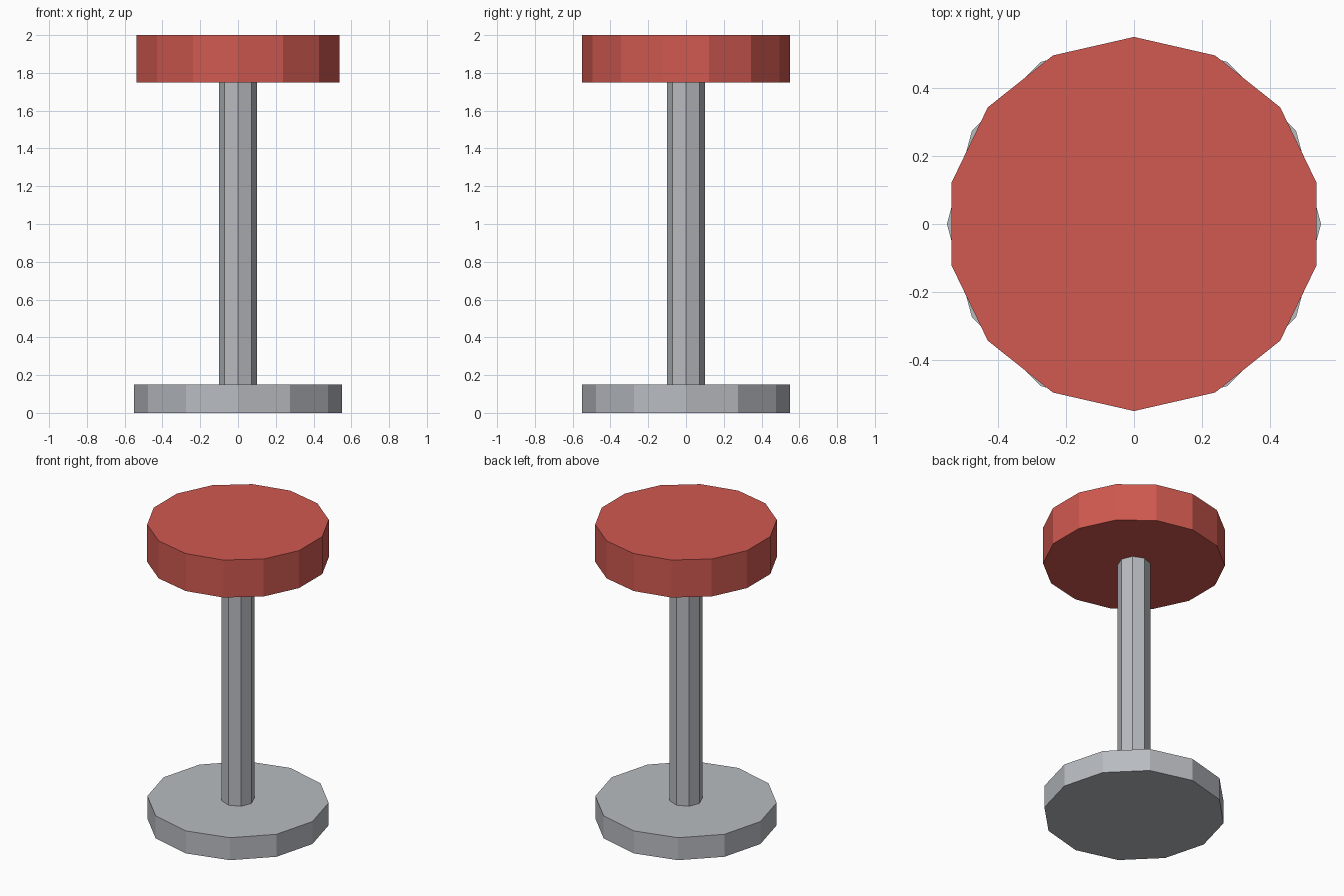
import bpy
import math

if "Cube" in bpy.data.objects:
    bpy.data.objects.remove(bpy.data.objects["Cube"])


def material(name, color):
    mat = bpy.data.materials.new(name)
    mat.diffuse_color = (*color, 1)
    mat.use_nodes = True
    mat.node_tree.nodes["Principled BSDF"].inputs["Base Color"].default_value = mat.diffuse_color
    return mat


def disc(name, sides, radius, bottom, top, turn, mat):
    """Flat-sided upright cylinder; turn is the angle of its first corner."""
    bpy.ops.mesh.primitive_cylinder_add(
        vertices=sides, radius=radius, depth=top - bottom,
        location=(0, 0, (bottom + top) / 2), rotation=(0, 0, turn))
    obj = bpy.context.object
    obj.name = name
    obj.data.materials.append(mat)
    bpy.ops.object.transform_apply(location=False, rotation=True, scale=True)
    return obj


red = material("red cushion", (0.63, 0.10, 0.08))
grey = material("grey metal", (0.48, 0.50, 0.53))

# Floor plate, pole and padded seat
disc("base", 12, 0.55, 0, 0.15, 0, grey)
disc("pole", 8, 0.10, 0.15, 1.75, 0, grey)
disc("seat", 14, 0.55, 1.75, 2.0, 0, red)
